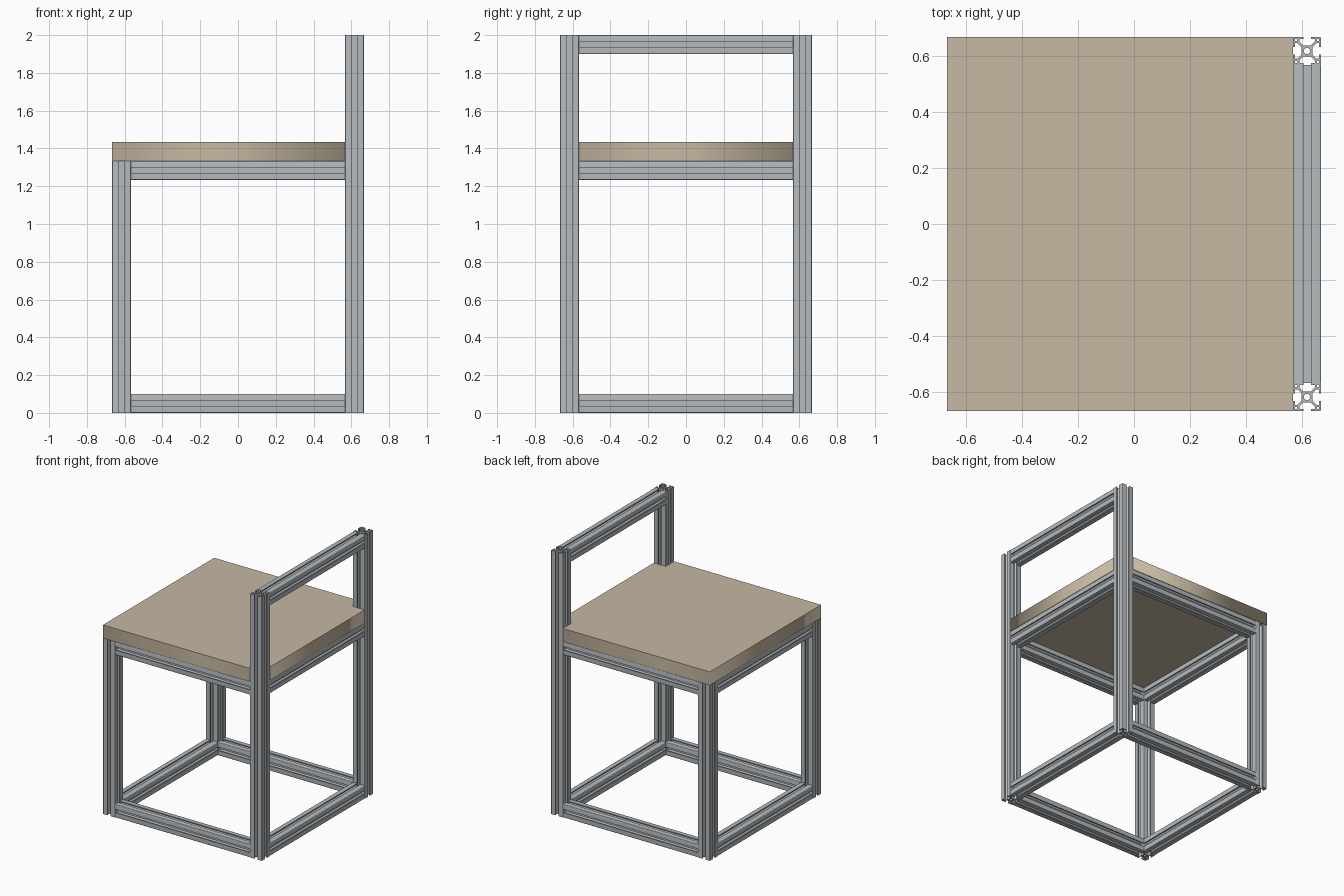
import bpy, math
from mathutils import Matrix

if "Cube" in bpy.data.objects:
    bpy.data.objects.remove(bpy.data.objects["Cube"])

MM = 1 / 300          # chair is 600 mm tall = 2 units
P = 400 / 2 * MM      # half footprint
C = 185 * MM          # post centre offset
W = 30 * MM           # profile width
SEAT_Z = 400 * MM     # underside of seat


def material(name, rgb):
    m = bpy.data.materials.new(name)
    m.diffuse_color = (*rgb, 1)
    m.use_nodes = True
    m.node_tree.nodes["Principled BSDF"].inputs["Base Color"].default_value = m.diffuse_color
    return m


metal = material("brushed aluminium", (0.47, 0.50, 0.52))
wood = material("pale wood", (0.57, 0.48, 0.36))


def prism_mesh(name, loops, length, mat):
    """Extrude closed outlines (inner ones become holes) from z=0 to z=length."""
    cu = bpy.data.curves.new(name, 'CURVE')
    cu.dimensions, cu.fill_mode, cu.extrude = '2D', 'BOTH', length / 2
    for loop in loops:
        s = cu.splines.new('POLY')
        s.points.add(len(loop) - 1)
        for pt, (x, y) in zip(s.points, loop):
            pt.co = (x, y, 0, 1)
        s.use_cyclic_u = True
    ob = bpy.data.objects.new(name, cu)
    me = bpy.data.meshes.new_from_object(ob)
    bpy.data.objects.remove(ob)
    bpy.data.curves.remove(cu)
    me.transform(Matrix.Translation((0, 0, length / 2)))
    me.name = name
    me.materials.clear()
    me.materials.append(mat)
    return me


def place(name, mesh, matrix=Matrix()):
    ob = bpy.data.objects.new(name, mesh)
    ob.matrix_world = matrix
    bpy.context.collection.objects.link(ob)
    return ob


# slotted square cross-section, in mm: one corner turned four times
half = [(6, 0), (6, 4), (10.25, 8.25), (12.8, 8.25), (12.8, 4), (15, 4)]
arc = [(13.5 + 1.5 * math.cos(a), 13.5 + 1.5 * math.sin(a))
       for a in (math.radians(22.5 * i) for i in range(5))]
corner = half + arc + [(y, x) for x, y in reversed(half[1:])]
cell = [(10.8, 10.8), (13, 10.8), (13, 13), (10.8, 13)]


def turn(pts, k):
    for _ in range(k):
        pts = [(-y, x) for x, y in pts]
    return [(x * MM, y * MM) for x, y in pts]


outline = [p for k in range(4) for p in turn(corner, k)]
bore = [(3.4 * MM * math.cos(math.tau * i / 20), 3.4 * MM * math.sin(math.tau * i / 20))
        for i in range(20)]
section = [outline, bore] + [turn(cell, k) for k in range(4)]

back_post = prism_mesh("back_post", section, 2.0, metal)
front_leg = prism_mesh("front_leg", section, SEAT_Z, metal)
rail = prism_mesh("rail", section, 2 * C - W, metal)
parts = []

# posts
for side, y in (("near", -C), ("far", C)):
    parts.append(place("front_leg_" + side, front_leg, Matrix.Translation((-C, y, 0))))
    parts.append(place("back_post_" + side, back_post, Matrix.Translation((C, y, 0))))

# rails between the posts
L = C - W / 2
along_x = Matrix.Rotation(math.pi / 2, 4, 'Y')
along_y = Matrix.Rotation(-math.pi / 2, 4, 'X')
for level, z in (("base", W / 2), ("seat", SEAT_Z - W / 2)):
    for s in (-1, 1):
        parts.append(place(f"{level}_side_rail", rail, Matrix.Translation((-L, s * C, z)) @ along_x))
        parts.append(place(f"{level}_cross_rail", rail, Matrix.Translation((s * C, -L, z)) @ along_y))
parts.append(place("backrest_rail", rail, Matrix.Translation((C, -L, 2 - W / 2)) @ along_y))

# seat board, notched around the back posts
edge = [(-P, -P), (L, -P), (L, -L), (P, -L)]
board = edge + [(x, -y) for x, y in reversed(edge)]
place("seat", prism_mesh("seat", [board], W, wood), Matrix.Translation((0, 0, SEAT_Z)))

# smooth only the rounded profile edges
for ob in (parts[0], parts[1], parts[4]):
    bpy.ops.object.select_all(action='DESELECT')
    ob.select_set(True)
    bpy.context.view_layer.objects.active = ob
    bpy.ops.object.shade_smooth_by_angle(angle=math.radians(30))
